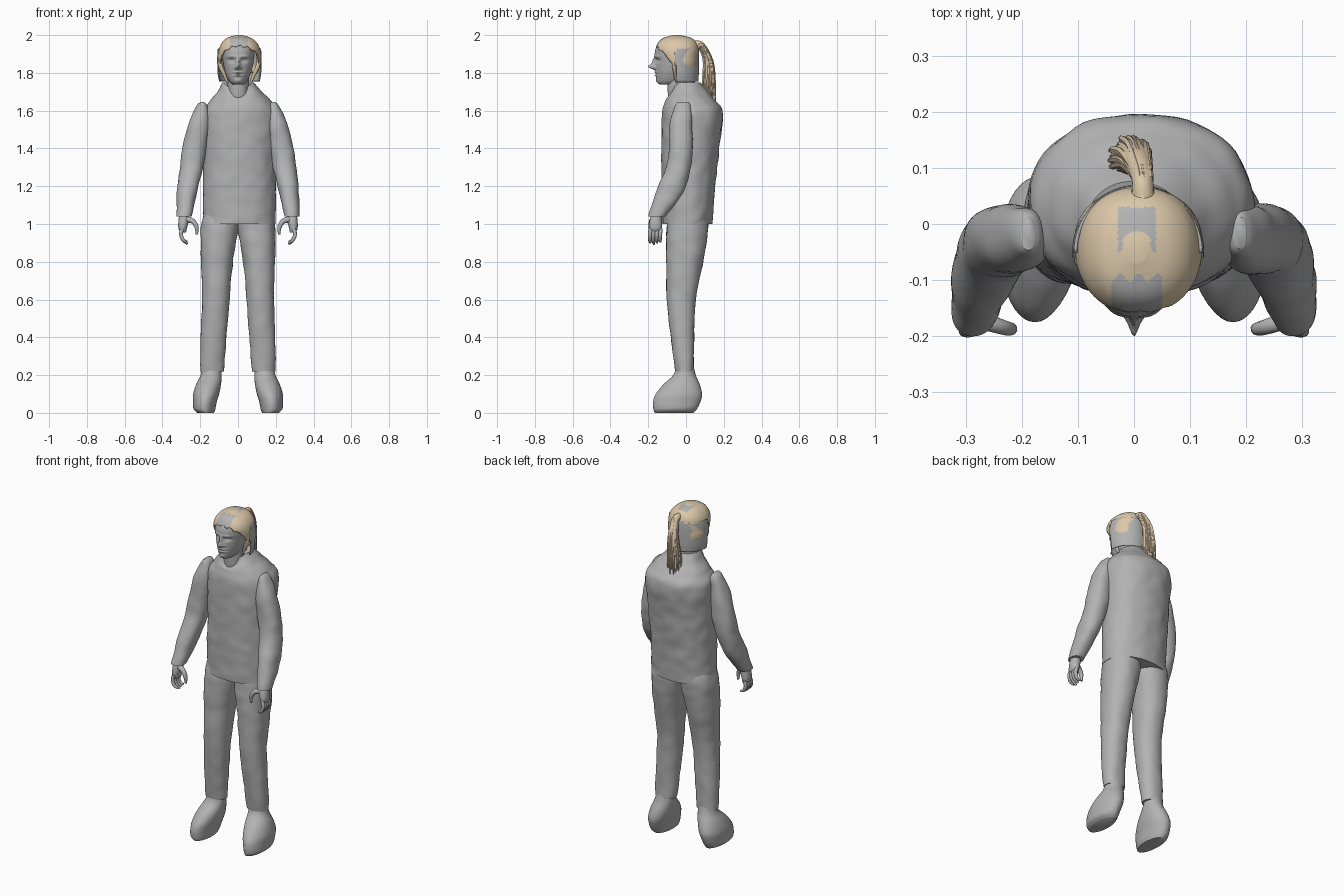
import bpy, bmesh, math, random
from mathutils import Vector, noise

random.seed(4)
cube = bpy.data.objects.get("Cube")
if cube:
    bpy.data.objects.remove(cube)


def material(name, rgb):
    m = bpy.data.materials.new(name)
    m.use_nodes = True
    m.diffuse_color = (*rgb, 1)
    m.node_tree.nodes["Principled BSDF"].inputs["Base Color"].default_value = (*rgb, 1)
    return m


GREY = material("plain grey", (0.45, 0.45, 0.45))
TAN = material("blond tan", (0.72, 0.58, 0.40))


def spline(rows, t):
    """Catmull-Rom value of a list of tuples at t in 0..1."""
    f = t * (len(rows) - 1)
    i = min(int(f), len(rows) - 2)
    u = f - i
    a, b, c, d = (rows[max(0, min(len(rows) - 1, i + k))] for k in (-1, 0, 1, 2))
    return [q + u / 2 * (r - p + u * (2 * p - 5 * q + 4 * r - s + u * (3 * (q - r) + s - p)))
            for p, q, r, s in zip(a, b, c, d)]


def skin(name, rings, mats, keep=None, paint=None, angle=50):
    """Join rings of points into a capped, smooth shaded skin."""
    bm = bmesh.new()
    loops = [[bm.verts.new(p) for p in ring] for ring in rings]
    n = len(loops[0])
    for lo, hi in zip(loops, loops[1:]):
        for i in range(n):
            j = (i + 1) % n
            bm.faces.new((lo[i], lo[j], hi[j], hi[i]))
    bm.faces.new(loops[0][::-1])
    bm.faces.new(loops[-1])
    bmesh.ops.recalc_face_normals(bm, faces=bm.faces)
    for f in bm.faces:
        if paint:
            f.material_index = int(paint(f.calc_center_median()))
    if keep:
        drop = [f for f in bm.faces if not keep(f.calc_center_median())]
        bmesh.ops.delete(bm, geom=drop, context="FACES")
    me = bpy.data.meshes.new(name)
    bm.to_mesh(me)
    bm.free()
    ob = bpy.data.objects.new(name, me)
    bpy.context.collection.objects.link(ob)
    for m in mats:
        me.materials.append(m)
    bpy.ops.object.select_all(action="DESELECT")
    ob.select_set(True)
    bpy.context.view_layer.objects.active = ob
    bpy.ops.object.shade_smooth_by_angle(angle=math.radians(angle))
    return ob


def loft(name, rows, mats=(GREY,), side=1, seg=40, steps=40, power=2.2, bend=None, wrinkle=0, **kw):
    """Stack of rounded sections; each row is z, x min, x max, y min, y max."""
    rings = []
    for k in range(steps + 1):
        z, x0, x1, y0, y1 = spline(rows, k / steps)
        ring = []
        for i in range(seg):
            a = math.tau * i / seg
            c, s = math.cos(a), math.sin(a)
            p = Vector((side * ((x0 + x1) / 2 + (x1 - x0) / 2 * math.copysign(abs(c) ** (2 / power), c)),
                        (y0 + y1) / 2 + (y1 - y0) / 2 * math.copysign(abs(s) ** (2 / power), s), z))
            if wrinkle:
                d = wrinkle * noise.noise(p * 16)
                p += Vector((side * c * d, s * d, 0))
            ring.append(bend(p) if bend else p)
        rings.append(ring)
    return skin(name, rings, mats, **kw)


def tube(name, path, mat=GREY, seg=10, steps=12, flat=1):
    """Tapered tube; each path point is x, y, z, radius."""
    rings = []
    for k in range(steps + 1):
        t = k / steps
        x, y, z, r = spline(path, t)
        ahead, back = spline(path, min(1, t + 0.02)), spline(path, max(0, t - 0.02))
        d = (Vector(ahead[:3]) - Vector(back[:3])).normalized()
        u = d.cross(Vector((0.3, 1, 0.1))).normalized()
        v = d.cross(u)
        rings.append([Vector((x, y, z)) + r * (u * math.cos(a) + v * math.sin(a) * flat)
                      for a in (math.tau * i / seg for i in range(seg))])
    return skin(name, rings, (mat,))


# Jacket with a dipped front collar
def collar(p):
    if p.z > 1.66 and p.y < 0:
        p.z -= 0.07 * max(0, 1 - abs(p.x) / 0.08) * (p.z - 1.66) / 0.09
    return p


loft("jacket", [(1.0, -.185, .197, -.125, .14), (1.15, -.185, .2, -.128, .15),
                (1.3, -.185, .2, -.13, .165), (1.45, -.188, .207, -.13, .182),
                (1.59, -.185, .21, -.125, .196), (1.65, -.15, .175, -.11, .16),
                (1.7, -.11, .125, -.09, .115), (1.75, -.082, .085, -.075, .075)],
     seg=64, steps=56, bend=collar, wrinkle=.005)

# Arms, hands, legs and feet on both sides
for side, word in ((1, "left"), (-1, "right")):
    loft(word + "_sleeve", [(1.04, .245, .325, -.2, -.11), (1.12, .228, .325, -.175, -.045),
                            (1.2, .21, .32, -.147, 0), (1.3, .185, .308, -.105, .025),
                            (1.4, .165, .295, -.09, .035), (1.53, .15, .262, -.085, .032),
                            (1.62, .16, .222, -.06, .025), (1.645, .178, .2, -.045, .012)],
         side=side, wrinkle=.004)
    loft(word + "_palm", [(.955, .275, .305, -.187, -.135), (.98, .27, .316, -.195, -.128),
                          (1.02, .26, .315, -.192, -.128), (1.06, .265, .31, -.18, -.13)],
         side=side, seg=20, steps=12)
    for i in range(4):
        y = -.188 + .018 * i
        tip = .893 + .007 * abs(i - 1)
        tube(f"{word}_finger_{i + 1}", [(side * .295, y, .975, .011), (side * .302, y - .003, .945, .0105),
                                        (side * .29, y - .004, .915, .0095), (side * .268, y, tip, .005)])
    tube(word + "_thumb", [(side * .275, -.17, 1.025, .017), (side * .24, -.182, 1.015, .014),
                           (side * .22, -.187, .985, .012), (side * .218, -.185, .945, .006)])
    loft(word + "_trouser_leg", [(.22, .075, .2, -.056, .042), (.4, .06, .198, -.08, .042),
                                 (.6, .045, .19, -.1, .052), (.8, .027, .196, -.105, .09),
                                 (.92, .006, .198, -.105, .11), (1.0, -.003, .195, -.1, .118),
                                 (1.06, .01, .18, -.09, .11)], side=side, wrinkle=.004)
    loft(word + "_shoe", [(0, .128, .215, -.165, .04), (.02, .12, .235, -.173, .058),
                          (.06, .112, .238, -.174, .077), (.1, .1, .237, -.16, .085),
                          (.15, .09, .222, -.12, .073), (.2, .087, .198, -.068, .052),
                          (.25, .09, .188, -.05, .04)], side=side, power=2)

# Neck and head, with facial features raised and sunk on the front
loft("neck", [(1.64, -.065, .065, -.09, .05), (1.7, -.056, .058, -.097, .045),
              (1.8, -.056, .058, -.1, .05)], steps=10)


def bump(p, x, z, wide, tall):
    return math.exp(-((p.x - x) / wide) ** 2 - ((p.z - z) / tall) ** 2)


def face(p):
    if p.y < -.08:
        x = abs(p.x)
        m = Vector((x, p.y, p.z))
        out = .036 * bump(p, 0, 1.832, .012, .014) + .018 * bump(p, 0, 1.858, .01, .022)
        out += .007 * bump(m, .016, 1.826, .008, .008)
        out += .006 * bump(m, .034, 1.886, .026, .008) - .014 * bump(m, .033, 1.866, .017, .010)
        out += .006 * bump(m, .033, 1.865, .010, .005)
        out += .008 * bump(p, 0, 1.803, .024, .006) + .008 * bump(p, 0, 1.787, .02, .006)
        out -= .006 * bump(p, 0, 1.795, .026, .003)
        out += .006 * bump(p, 0, 1.757, .02, .012)
        p.y -= out
    return p


loft("head", [(1.738, -.025, .025, -.138, -.06), (1.75, -.042, .042, -.15, -.01),
              (1.775, -.058, .058, -.157, .03), (1.81, -.07, .072, -.159, .045),
              (1.86, -.08, .083, -.161, .055), (1.91, -.084, .088, -.165, .058),
              (1.95, -.078, .084, -.15, .048), (1.98, -.055, .062, -.12, .015),
              (1.99, -.03, .035, -.09, -.02)], seg=112, steps=90, power=2.1, bend=face, angle=70)


# Hair cap, cut away over the face and patched with grey
def hair_keep(p):
    return p.z > (1.8 if p.y > -.06 else 1.84 + (-.06 - p.y) * 1.05 + .006 * math.sin(p.x * 150))


def hair_patch(p):
    x = abs(p.x - .005)
    fringe = x < .045 and p.y < -.095 + .008 * math.sin(p.x * 190)
    crown = x < .034 and -.05 < p.y < .03 and not (x < .025 and p.y < -.01 - x * .5)
    return fringe or (crown and p.z > 1.95)


def thicken(ob):
    mod = ob.modifiers.new("thickness", "SOLIDIFY")
    mod.thickness = .006


thicken(loft("hair", [(1.78, -.085, .095, -.1, .055), (1.84, -.104, .118, -.12, .062),
                      (1.88, -.106, .122, -.145, .064), (1.925, -.1, .117, -.16, .066),
                      (1.96, -.085, .1, -.148, .055), (1.985, -.058, .069, -.12, .028),
                      (2.0, -.012, .022, -.07, -.03)], (TAN, GREY), seg=120, steps=70,
             keep=hair_keep, paint=hair_patch))

# Half shell wrapping the back of the head
thicken(loft("nape_shell", [(1.755, -.1, .115, -.17, .065), (1.8, -.108, .123, -.17, .068),
                            (1.88, -.11, .125, -.17, .07), (1.93, -.107, .122, -.17, .068)],
             seg=80, steps=16, power=2,
             keep=lambda p: p.y > -.055 and 1.757 < p.z < 1.928))

# Side locks in front of the ears
for side, word in ((1, "left"), (-1, "right")):
    tube(word + "_side_lock", [(.006 + side * .1, -.065, 1.9, .012), (.006 + side * .1, -.062, 1.84, .012),
                               (.006 + side * .078, -.055, 1.79, .01), (.006 + side * .062, -.05, 1.75, .006)],
         TAN)

# Ponytail: a core with loose strands
tube("ponytail_core", [(.015, .045, 1.95, .022), (.015, .08, 1.945, .019), (.005, .115, 1.87, .026),
                       (-.005, .12, 1.76, .032), (-.01, .12, 1.67, .02)], TAN, seg=20, steps=20)
for i in range(34):
    a, r = i * 2.4, random.uniform(.55, 1)
    c, s = r * math.cos(a), r * math.sin(a)
    tube(f"ponytail_strand_{i + 1}",
         [(.015 + .016 * c, .055 + .006 * s, 1.95 + .015 * s, .006),
          (.015 + .016 * c, .085 + .01 * s, 1.935 + .015 * s, .006),
          (.003 + .026 * c, .117 + .024 * s, 1.86, .007),
          (-.006 + .036 * c, .12 + .033 * s, 1.75, .007),
          (-.009 + .042 * c, .118 + .04 * s, random.uniform(1.645, 1.69), .002)], TAN, seg=6, steps=14)
